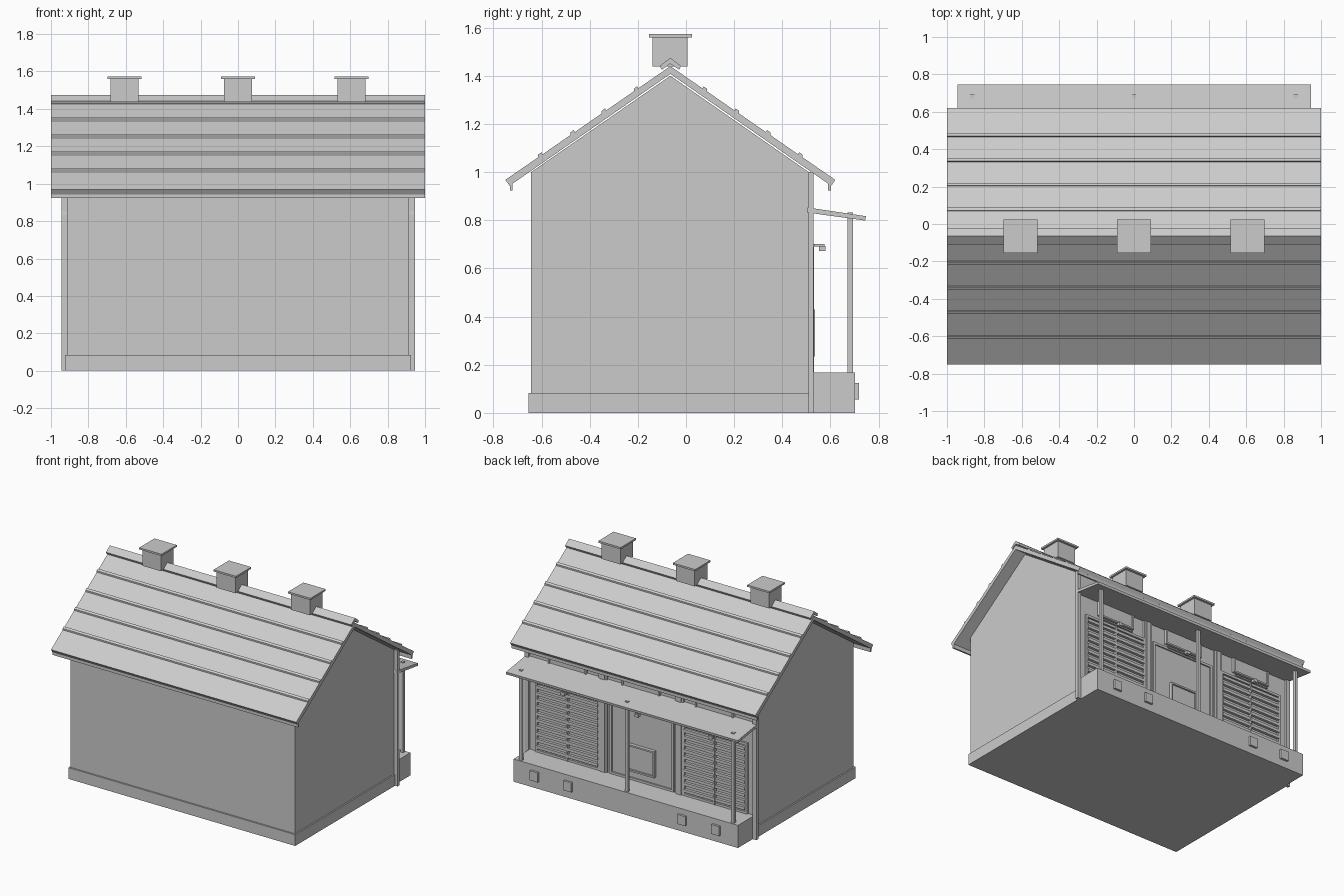
import bpy, bmesh

RIDGE = -0.065  # y of the roof ridge


def finish(name, bm):
    bmesh.ops.recalc_face_normals(bm, faces=bm.faces)
    me = bpy.data.meshes.new(name)
    bm.to_mesh(me)
    bm.free()
    ob = bpy.data.objects.new(name, me)
    bpy.context.collection.objects.link(ob)
    return ob


def add_box(bm, x0, x1, y0, y1, z0, z1):
    v = [bm.verts.new((x, y, z)) for x in (x0, x1) for y in (y0, y1) for z in (z0, z1)]
    for f in ((0, 1, 3, 2), (4, 5, 7, 6), (0, 1, 5, 4), (2, 3, 7, 6), (0, 2, 6, 4), (1, 3, 7, 5)):
        bm.faces.new([v[i] for i in f])


def boxes(name, items):
    bm = bmesh.new()
    for b in items:
        add_box(bm, *b)
    return finish(name, bm)


def extrude_x(name, profile, x0, x1):
    """Extrude a closed (y, z) profile along x."""
    bm = bmesh.new()
    face = bm.faces.new([bm.verts.new((x0, y, z)) for y, z in profile])
    res = bmesh.ops.extrude_face_region(bm, geom=[face])
    verts = [g for g in res["geom"] if isinstance(g, bmesh.types.BMVert)]
    bmesh.ops.translate(bm, verts=verts, vec=(x1 - x0, 0, 0))
    return finish(name, bm)


def frame(cx, w, z0, z1, y0, y1, t):
    """Four bars around a rectangle of half width w."""
    return [(cx - w, cx - w + t, y0, y1, z0, z1), (cx + w - t, cx + w, y0, y1, z0, z1),
            (cx - w + t, cx + w - t, y0, y1, z0, z0 + t), (cx - w + t, cx + w - t, y0, y1, z1 - t, z1)]


# Main body with gables, and plinth
extrude_x("walls", [(-0.643, 0), (0.51, 0), (0.51, 1.0), (RIDGE, 1.4), (-0.643, 1.0)], -0.915, 0.915)
boxes("plinth", [(-0.925, 0.925, -0.655, 0.51, 0, 0.083)])

# Roof slab with battens along the slopes
half = [(0, 1.44)]
for d in (0.15, 0.283, 0.413, 0.547):
    z = 1.44 - 0.69 * d
    half += [(d - 0.016, z + 0.011), (d - 0.012, z + 0.020), (d + 0.002, z + 0.010), (d + 0.002, z - 0.001)]
half += [(0.685, 0.968), (0.668, 0.943)]
right = [(RIDGE + d, z) for d, z in half]
left = [(RIDGE - d, z) for d, z in reversed(half[1:])]
extrude_x("roof", left + right + [(RIDGE, 1.408)], -1, 1)
extrude_x("ridge_cap", [(RIDGE - 0.044, 1.441), (RIDGE, 1.475), (RIDGE + 0.044, 1.441),
                        (RIDGE + 0.036, 1.425), (RIDGE, 1.45), (RIDGE - 0.036, 1.425)], -1, 1)
boxes("eave_fascia", [(-1, 1, RIDGE + s * 0.661 - 0.006, RIDGE + s * 0.661 + 0.006, 0.923, 0.962)
                      for s in (-1, 1)])

# Chimneys
for i, x in enumerate((-0.607, 0, 0.607)):
    boxes(f"chimney_{i + 1}", [(x - 0.076, x + 0.076, -0.139, 0.007, 1.438, 1.56),
                               (x - 0.091, x + 0.091, -0.154, 0.024, 1.56, 1.573)])

# Facade corner posts and pilasters
boxes("corner_posts", [(s * 0.93 - 0.015, s * 0.93 + 0.015, 0.508, 0.53, 0, 1.0) for s in (-1, 1)])
boxes("pilasters", [(s * 0.312 - w, s * 0.312 + w, 0.508, y, 0.16, 0.92)
                    for s in (-1, 1) for w, y in ((0.034, 0.523), (0.018, 0.53))])

# Porch deck, plates, posts and sloped roof
boxes("porch_deck", [(-0.915, 0.915, 0.505, 0.702, 0, 0.167)])
boxes("deck_plates", [(x - 0.032, x + 0.032, 0.70, 0.718, 0.055, 0.125)
                      for x in (-0.74, -0.465, 0.465, 0.74)])
boxes("porch_posts", [(x - 0.011, x + 0.011, 0.671, 0.693, 0.16, 0.833) for x in (-0.865, 0, 0.865)])
extrude_x("porch_roof", [(0.503, 0.832), (0.505, 0.853), (0.747, 0.817), (0.744, 0.799)], -0.945, 0.945)

# Louvred double doors on both sides
for side, cx in (("right", 0.6), ("left", -0.6)):
    parts = frame(cx, 0.265, 0.165, 0.69, 0.508, 0.524, 0.018)
    parts.append((cx - 0.006, cx + 0.006, 0.508, 0.531, 0.17, 0.69))
    parts += [(cx - 0.25, cx + 0.25, 0.508, 0.53, z, z + 0.022)
              for z in [0.195 + 0.049 * k for k in range(10)]]
    boxes(f"louvre_door_{side}", parts)

# Centre panel with framed hatch
boxes("centre_panel", frame(0, 0.262, 0.165, 0.70, 0.508, 0.52, 0.018))
boxes("hatch", [(-0.1, 0.1, 0.508, 0.522, 0.245, 0.42)] + frame(0, 0.112, 0.235, 0.43, 0.508, 0.535, 0.012))

# Upper sign boards with lamp below each
for i, cx in enumerate((-0.6, 0, 0.6)):
    boxes(f"upper_board_{i + 1}", [(cx - 0.15, cx + 0.15, 0.508, 0.522, 0.725, 0.915)]
          + frame(cx, 0.155, 0.72, 0.92, 0.508, 0.53, 0.012))
    boxes(f"lamp_{i + 1}", [(cx - 0.14, cx + 0.14, 0.51, 0.535, 0.692, 0.702),
                            (cx - 0.008, cx + 0.008, 0.53, 0.575, 0.692, 0.702),
                            (cx - 0.016, cx + 0.016, 0.553, 0.579, 0.672, 0.694)])
